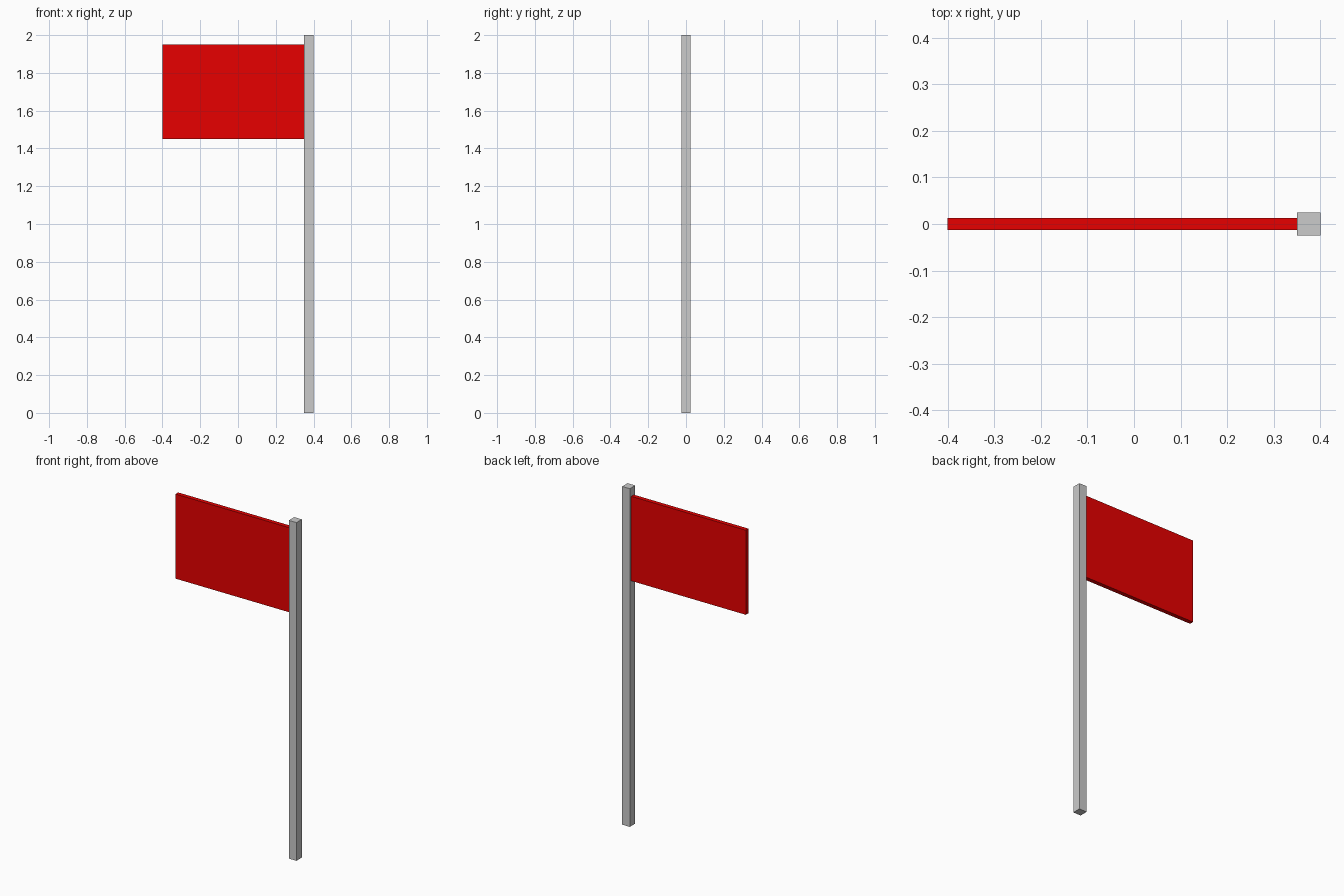
import bpy

if "Cube" in bpy.data.objects:
    bpy.data.objects.remove(bpy.data.objects["Cube"])


def box(name, lo, hi):
    """Axis-aligned box between two corners."""
    centre = [(a + b) / 2 for a, b in zip(lo, hi)]
    bpy.ops.mesh.primitive_cube_add(size=1, location=centre)
    obj = bpy.context.object
    obj.name = name
    obj.scale = [b - a for a, b in zip(lo, hi)]
    bpy.ops.object.transform_apply(location=False, rotation=False, scale=True)
    return obj


# Square pole
box("pole", (0.35, -0.025, 0), (0.40, 0.025, 2))

# Flag panel, butted against the pole
flag = box("flag", (-0.40, -0.0125, 1.45), (0.35, 0.0125, 1.95))
red = bpy.data.materials.new("red")
red.diffuse_color = (0.8, 0.0, 0.0, 1)
red.use_nodes = True
red.node_tree.nodes["Principled BSDF"].inputs["Base Color"].default_value = red.diffuse_color
flag.data.materials.append(red)
